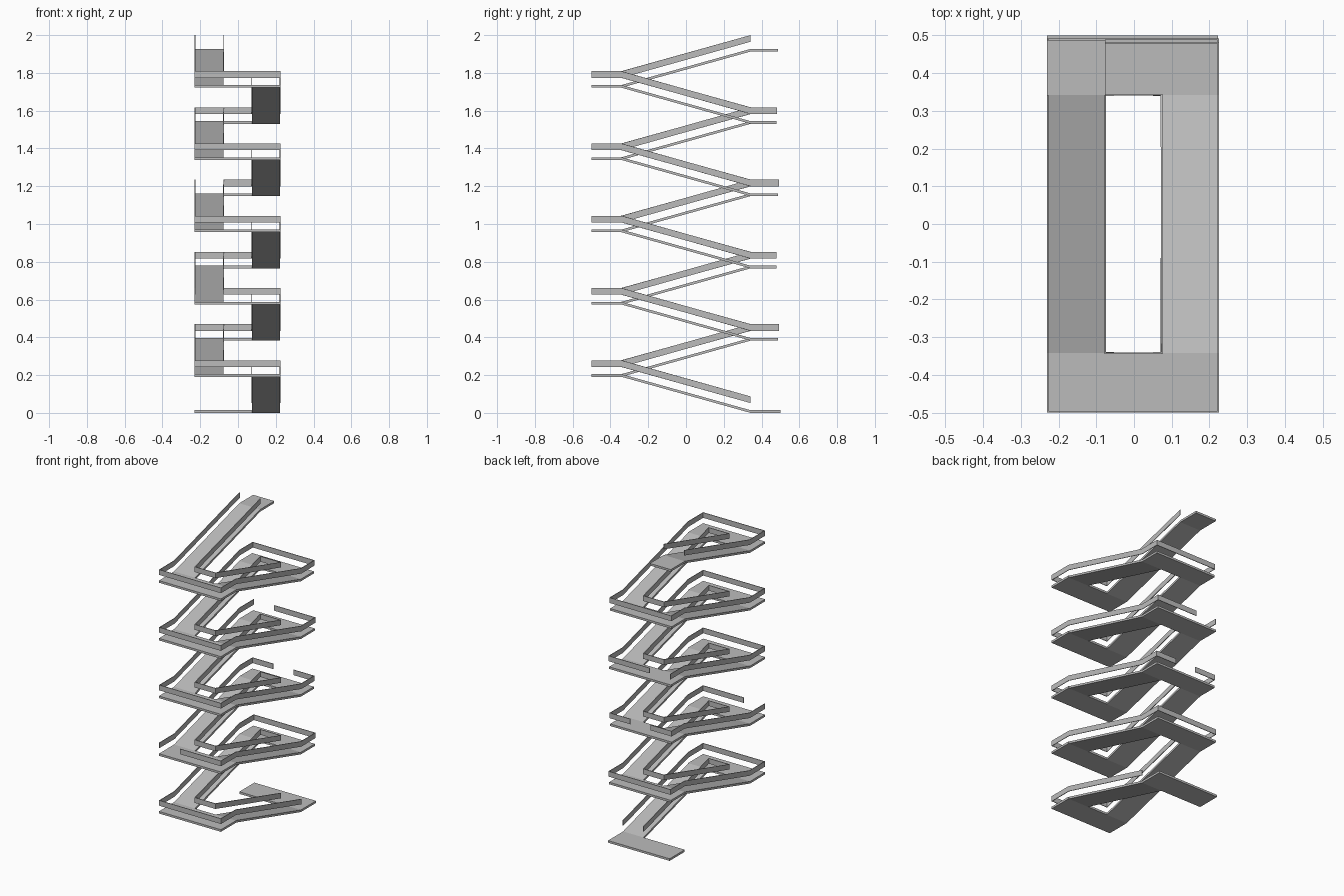
import bpy
import bmesh

cube = bpy.data.objects.get("Cube")
if cube:
    bpy.data.objects.remove(cube, do_unlink=True)

RISE = 0.1913              # height gained by each flight
FLIGHTS = 10
SLAB = 0.014               # slab thickness
RAIL_LOW, RAIL_HIGH = 0.052, 0.087
LEFT, RIGHT = -0.23, 0.225           # outer edges in x
IN_LEFT, IN_RIGHT = -0.076, 0.073    # stairwell edges in x
BEND = 0.342                         # where flights meet landings
FRONT = -0.5

grey = bpy.data.materials.new("concrete grey")
grey.use_nodes = True
COLOUR = (0.5, 0.5, 0.5, 1)
grey.diffuse_color = COLOUR
grey.node_tree.nodes["Principled BSDF"].inputs["Base Color"].default_value = COLOUR


def add_object(name, bm):
    bmesh.ops.recalc_face_normals(bm, faces=bm.faces)
    mesh = bpy.data.meshes.new(name)
    bm.to_mesh(mesh)
    bm.free()
    mesh.materials.append(grey)
    obj = bpy.data.objects.new(name, mesh)
    bpy.context.collection.objects.link(obj)
    return obj


def slab(name, x0, x1, start, end):
    """Plate between two (y, z) points, thickened straight up."""
    bm = bmesh.new()
    corners = [(x0, *start), (x1, *start), (x1, *end), (x0, *end)]
    face = bm.faces.new([bm.verts.new(c) for c in corners])
    top = bmesh.ops.extrude_face_region(bm, geom=[face], use_keep_orig=True)
    verts = [v for v in top["geom"] if isinstance(v, bmesh.types.BMVert)]
    bmesh.ops.translate(bm, verts=verts, vec=(0, 0, SLAB))
    return add_object(name, bm)


def rail(name, path):
    """Upright band that follows a path of (x, y, z) points."""
    bm = bmesh.new()
    pairs = [[bm.verts.new((x, y, z + h)) for h in (RAIL_LOW, RAIL_HIGH)]
             for x, y, z in path]
    for a, b in zip(pairs, pairs[1:]):
        bm.faces.new((a[0], b[0], b[1], a[1]))
    obj = add_object(name, bm)
    solid = obj.modifiers.new("thickness", "SOLIDIFY")
    solid.thickness = 0.004
    solid.offset = 0
    solid.use_even_offset = True


def back_edge(level):
    """Landings with a door reach less far back."""
    return {0: 0.5, 4: 0.478, 8: 0.478}.get(level, 0.488)


# Flights and landings
slab("bottom_landing", LEFT, RIGHT - 0.003, (BEND, 0), (back_edge(0), 0))
for k in range(FLIGHTS):
    low, high = k * RISE, (k + 1) * RISE
    if k % 2 == 0:
        slab(f"right_flight_{k + 1}", IN_RIGHT, RIGHT - 0.003, (BEND, low), (-BEND, high))
        slab(f"front_landing_{k + 1}", LEFT, RIGHT, (-BEND, high), (FRONT, high))
    else:
        slab(f"left_flight_{k + 1}", LEFT, IN_LEFT, (-BEND, low), (BEND, high))
        last = k == FLIGHTS - 1
        slab("top_landing" if last else f"back_landing_{k + 1}", LEFT,
             IN_LEFT if last else RIGHT - 0.003, (BEND, high), (back_edge(k + 1), high))

# Outer rail climbs in one line, broken at the doorways
DOORS = {3: (IN_LEFT, LEFT), 4: (IN_LEFT, IN_RIGHT), 6: (LEFT, IN_LEFT)}
R, L = RIGHT - 0.002, LEFT + 0.002
outer = [[(R, BEND, 0)]]
inner = [(IN_RIGHT, BEND, 0)]
for k in range(FLIGHTS):
    level, z = k + 1, (k + 1) * RISE
    going_front = k % 2 == 0
    near, far = (R, L) if going_front else (L, R)
    y_bend = -BEND if going_front else BEND
    y_edge = FRONT + 0.002 if going_front else back_edge(level) + (0.002 if level != 4 else 0)
    outer[-1].append((near, y_bend, z))
    inner.append((IN_RIGHT if going_front else IN_LEFT, y_bend, z))
    if level == FLIGHTS:
        break
    inner.append((IN_LEFT if going_front else IN_RIGHT, y_bend, z))
    outer[-1].append((near, y_edge, z))
    if level in DOORS:
        stop, start = DOORS[level]
        if stop != LEFT:
            outer[-1].append((stop, y_edge, z))
        outer.append([(start, y_edge, z)] if start != LEFT else [])
    outer[-1].append((far, y_edge, z))
    outer[-1].append((far, y_bend, z))

for i, path in enumerate(outer):
    rail(f"outer_rail_{i + 1}", path)
rail("inner_rail", inner)
